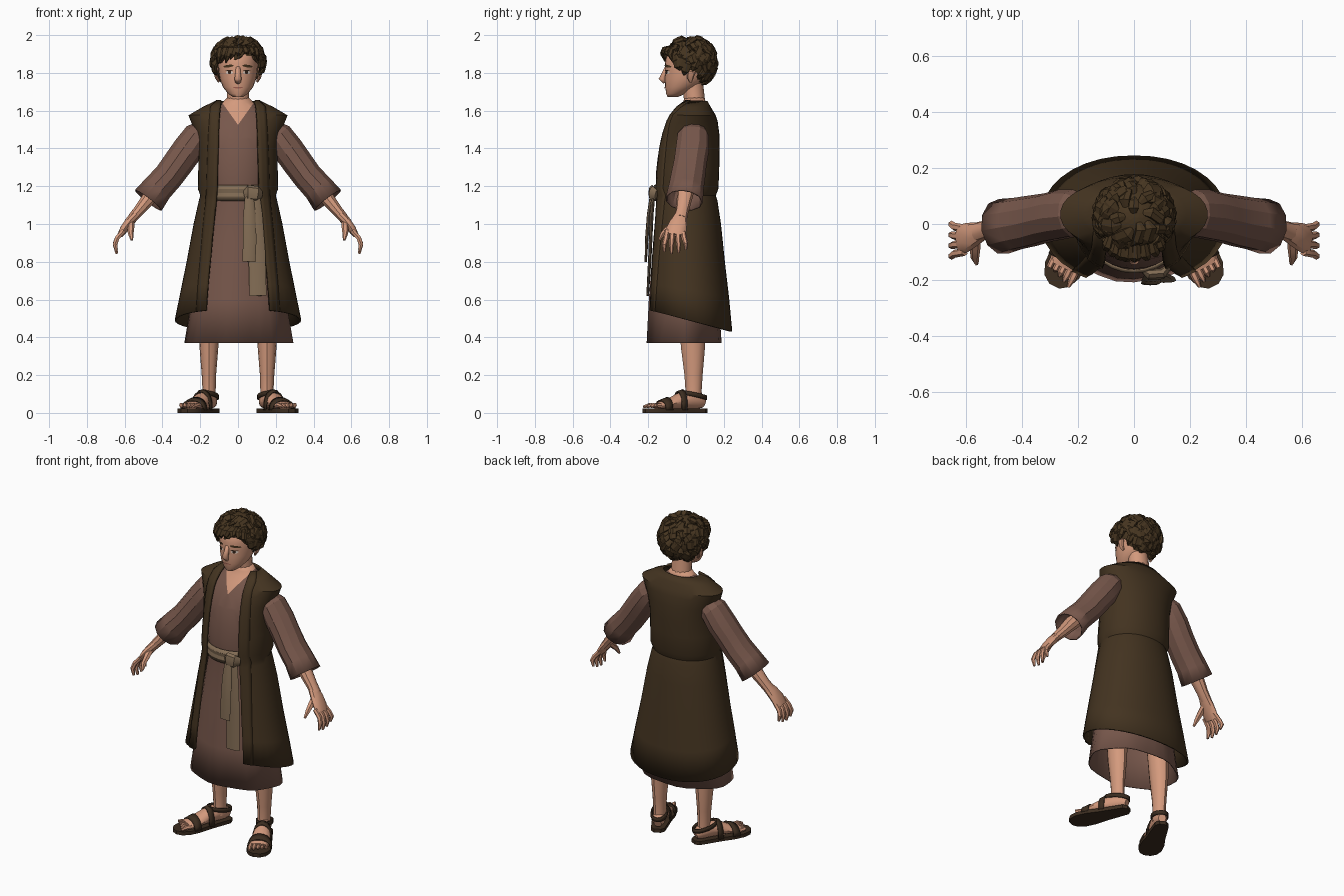
import bpy, bmesh, math, random
from mathutils import Vector as V

if "Cube" in bpy.data.objects:
    bpy.data.objects.remove(bpy.data.objects["Cube"])

random.seed(4)


def srgb(r, g, b):
    return [((c / 255 + 0.055) / 1.055) ** 2.4 for c in (r, g, b)] + [1]


MATS = {}
for mname, col in dict(skin=(212, 154, 125), hair=(70, 53, 32), vest_brown=(67, 51, 32),
                       robe_mauve=(119, 87, 75), sash_tan=(130, 108, 84), sandal_leather=(60, 45, 32),
                       eye_white=(215, 200, 188), eye_dark=(50, 34, 24), lip=(165, 100, 84)).items():
    MATS[mname] = bpy.data.materials.new(mname)
    MATS[mname].diffuse_color = srgb(*col)


def finish(name, bm, mats, angle=35, thick=0, offset=1):
    """Turn a bmesh into an object with materials, optional thickness and shading."""
    me = bpy.data.meshes.new(name)
    bm.to_mesh(me)
    bm.free()
    ob = bpy.data.objects.new(name, me)
    bpy.context.collection.objects.link(ob)
    for m in mats.split():
        me.materials.append(MATS[m])
    if thick:
        mod = ob.modifiers.new("thickness", 'SOLIDIFY')
        mod.thickness, mod.offset = thick, offset
    if angle:
        bpy.ops.object.select_all(action='DESELECT')
        ob.select_set(True)
        bpy.context.view_layer.objects.active = ob
        bpy.ops.object.shade_smooth_by_angle(angle=math.radians(angle))
    return ob


def skin_rings(bm, rings, closed=True, cap0=False, cap1=False):
    vs = [[bm.verts.new(p) for p in r] for r in rings]
    n = len(vs[0])
    for a, b in zip(vs, vs[1:]):
        for j in range(n if closed else n - 1):
            k = (j + 1) % n
            bm.faces.new((a[j], a[k], b[k], b[j]))
    if cap0:
        bm.faces.new(vs[0][::-1])
    if cap1:
        bm.faces.new(vs[-1])


def tube(bm, pts, radii, sides=8, ref=(0, 1, 0), cap1=True):
    """Tube along points; the first radius lies along ref, the second across it."""
    pts, ref, rings = [V(p) for p in pts], V(ref), []
    for i, p in enumerate(pts):
        t = (pts[min(i + 1, len(pts) - 1)] - pts[max(i - 1, 0)]).normalized()
        u = (ref - t * ref.dot(t)).normalized()
        w = t.cross(u)
        a, b = radii[i]
        rings.append([p + u * a * math.cos(q) + w * b * math.sin(q)
                      for q in (2 * math.pi * j / sides for j in range(sides))])
    skin_rings(bm, rings, True, True, cap1)


def part(name, pts, radii, mat, angle=35, **kw):
    bm = bmesh.new()
    tube(bm, pts, radii, **kw)
    return finish(name, bm, mat, angle)


def ellipse(z, yc, rx, ry, n=28, ripple=0):
    out = []
    for j in range(n):
        t = 2 * math.pi * j / n
        k = 1 + ripple * math.cos(7 * t + 1)
        out.append((rx * k * math.sin(t), yc - ry * k * math.cos(t), z))
    return out


# robe, with the bare V of the neckline cut into its front
bm = bmesh.new()
skin_rings(bm, [ellipse(*r) for r in (
    (.37, -.008, .288, .198, 28, .022), (.6, -.01, .25, .185, 28, .018), (.9, -.005, .205, .168, 28, .01),
    (1.13, 0, .17, .155), (1.2, 0, .172, .158), (1.26, 0, .185, .16), (1.35, .005, .19, .155),
    (1.45, .01, .2, .143), (1.53, .02, .19, .118), (1.58, .03, .16, .092), (1.62, .04, .11, .07),
    (1.645, .044, .08, .06), (1.672, .045, .056, .052))])
for s in (-1, 1):
    front = [f for f in bm.faces if f.calc_center_median().y < .03 and f.calc_center_median().z > 1.4]
    geo = set(front) | {e for f in front for e in f.edges} | {v for f in front for v in f.verts}
    bmesh.ops.bisect_plane(bm, geom=list(geo), plane_co=(0, 0, 1.525), plane_no=(-1.4 * s, 0, 1))
for f in bm.faces:
    c = f.calc_center_median()
    f.material_index = int((c.y < .03 and c.z > 1.525 + 1.4 * abs(c.x)) or c.z > 1.65)
finish("robe", bm, "robe_mauve skin", 25, .006, -1)

# open vest: z, front y, back y, half width, half opening
VEST = [(.493, -.205, .235, .325, .165), (.65, -.2, .218, .293, .155), (.8, -.193, .198, .262, .142),
        (1.0, -.178, .175, .225, .125), (1.12, -.17, .157, .198, .112), (1.15, -.168, .148, .19, .11),
        (1.19, -.17, .162, .203, .107), (1.3, -.162, .166, .2, .105), (1.4, -.148, .168, .2, .102),
        (1.48, -.125, .166, .215, .1), (1.54, -.1, .158, .238, .098), (1.572, -.08, .148, .254, .096),
        (1.61, -.052, .125, .184, .092), (1.645, -.015, .105, .112, .086)]


def vest(name, thick, n, band=0, side=1):
    rings, p = [], .94
    for z, f, b, rx, op in VEST:
        a0 = math.asin((op / rx) ** (1 / p))
        a1 = 2 * math.pi - a0
        if band:
            a1 = math.asin(min(.97, (op + band) / rx) ** (1 / p))
            if side < 0:
                a0, a1 = 2 * math.pi - a1, 2 * math.pi - a0
        ring = []
        for j in range(n + 1):
            t = a0 + (a1 - a0) * j / n
            sx, cy = math.sin(t), math.cos(t)
            x = rx * math.copysign(abs(sx) ** p, sx)
            y = (f + b) / 2 - (b - f) / 2 * math.copysign(abs(cy) ** p, cy)
            ring.append((x, y, z - .27 * y * max(0, 1 - (z - .493) / .5)))
        rings.append(ring)
    bm = bmesh.new()
    skin_rings(bm, rings, closed=False)
    finish(name, bm, "vest_brown", 30, thick, 1)


vest("vest", .01, 30)
for s in (-1, 1):
    vest("vest_lapel", .015, 3, .05, s)

# sash across the front, knot and hanging tails
bm = bmesh.new()
skin_rings(bm, [ellipse(1.125, 0, .172, .163), ellipse(1.145, 0, .178, .17), ellipse(1.165, 0, .174, .166),
                ellipse(1.185, 0, .178, .17), ellipse(1.205, 0, .174, .162)])
bmesh.ops.delete(bm, geom=[f for f in bm.faces if f.calc_center_median().y > -.03], context='FACES')
finish("sash", bm, "sash_tan", 20, .006)
part("sash_knot", [(.035, -.168, 1.16), (.055, -.18, 1.165), (.1, -.178, 1.16), (.122, -.155, 1.155)],
     [(.02, .01), (.042, .02), (.04, .02), (.025, .012)], "sash_tan", ref=(0, 0, 1))
part("sash_tail_long", [(.085, -.172, 1.16), (.09, -.182, 1.05), (.1, -.19, .85), (.106, -.203, .62)],
     [(.03, .01), (.04, .01), (.045, .009), (.045, .007)], "sash_tan", ref=(1, 0, 0))
part("sash_tail_short", [(.06, -.18, 1.16), (.06, -.197, 1.05), (.062, -.208, .92), (.058, -.213, .8)],
     [(.022, .01), (.032, .01), (.036, .009), (.034, .006)], "sash_tan", ref=(1, 0, 0))

# head and neck
HEAD = [(1.672, -.07, .026, .028), (1.69, -.055, .052, .05), (1.725, -.025, .08, .085), (1.77, 0, .097, .113),
        (1.81, .008, .103, .118), (1.85, .012, .106, .124), (1.895, .018, .102, .12), (1.94, .022, .078, .085),
        (1.965, .022, .04, .045)]
bm = bmesh.new()
skin_rings(bm, [ellipse(*r, 24) for r in HEAD], True, True, True)
finish("head", bm, "skin", 60)
part("neck", [(0, .055, 1.54), (0, .047, 1.64), (0, .035, 1.74)], [(.06, .075), (.055, .06), (.056, .06)],
     "skin", sides=14)


def face_y(x, z):
    for a, b in zip(HEAD, HEAD[1:]):
        if a[0] <= z <= b[0]:
            k = (z - a[0]) / (b[0] - a[0])
            yc, rx, ry = (a[i] + (b[i] - a[i]) * k for i in (1, 2, 3))
            return yc - ry * math.sqrt(max(0, 1 - (x / rx) ** 2))


def patch(name, cx, cz, w, h, mat, lift, tilt=0):
    """Thin oval plate that follows the face."""
    bm = bmesh.new()
    ring = [(cx + w * math.cos(q), cz + h * math.sin(q) + tilt * w * math.cos(q))
            for q in (2 * math.pi * j / 12 for j in range(12))]
    mid = bm.verts.new((cx, face_y(cx, cz) - lift, cz))
    vs = [bm.verts.new((x, face_y(x, z) - lift, z)) for x, z in ring]
    for j in range(12):
        bm.faces.new((mid, vs[j], vs[(j + 1) % 12]))
    finish(name, bm, mat)


for s in (-1, 1):
    patch("eye_white", s * .046, 1.802, .019, .009, "eye_white", .003)
    patch("iris", s * .045, 1.803, .009, .009, "eye_dark", .0045)
    patch("upper_lid", s * .046, 1.812, .021, .0025, "eye_dark", .005)
    patch("eyebrow", s * .05, 1.836, .028, .007, "hair", .005, s * -.12)
    part("ear", [(s * .1, .025, 1.752), (s * .113, .022, 1.775), (s * .12, .03, 1.805), (s * .106, .03, 1.825)],
         [(.008, .006), (.018, .009), (.022, .01), (.012, .006)], "skin")
patch("mouth", 0, 1.722, .028, .004, "lip", .004)
part("nose", [(0, -.1, 1.84), (0, -.113, 1.8), (0, -.127, 1.768), (0, -.112, 1.748)],
     [(.012, .008), (.014, .014), (.019, .019), (.014, .01)], "skin", 85, ref=(1, 0, 0), sides=10)

# hair: scalp cap plus overlapping locks sweeping down from the crown
C, R = V((0, .024, 1.857)), V((.13, .127, .128))


def hairline(y):
    keys = [(-.2, 1.885), (-.07, 1.88), (-.02, 1.79), (.04, 1.8), (.07, 1.725), (.3, 1.715)]
    for (y0, z0), (y1, z1) in zip(keys, keys[1:]):
        if y <= y1:
            return z0 + (z1 - z0) * (y - y0) / (y1 - y0)


def scalp(lat, lon, k=1.0):
    d = V((math.sin(lat) * math.sin(lon), math.sin(lat) * math.cos(lon), math.cos(lat)))
    return C + V((d.x * R.x, d.y * R.y, d.z * R.z)) * k


bm = bmesh.new()
bmesh.ops.create_icosphere(bm, subdivisions=4, radius=1)
for v in bm.verts:
    v.co = C + V((v.co.x * R.x, v.co.y * R.y, v.co.z * R.z))
bmesh.ops.delete(bm, geom=[v for v in bm.verts if v.co.z < hairline(v.co.y)], context='VERTS')
N = 150
for i in range(N):
    lat = math.acos(1 - 1.75 * (i + .5) / N)
    lon = i * 2.39996 + random.uniform(-.15, .15)
    span, swirl, lift = random.uniform(.45, .7), random.uniform(-.25, .5), random.uniform(0, .05)
    path = [scalp(lat + span * k, lon + swirl * k / max(.4, math.sin(lat)), h)
            for k, h in ((0, .96), (.3, 1.04 + lift), (.7, 1.05 + lift), (1, 1.06))]
    if path[-1].z < hairline(path[-1].y) - .02:
        continue
    w = random.uniform(.02, .03)
    tube(bm, path, [(.004, .01), (.014, w), (.013, w * .9), (.002, .003)], 6, path[1] - C)
# fringe falling over one side of the brow
for x, tip, sway in ((-.095, 1.845, -.012), (-.07, 1.865, -.02), (-.045, 1.853, -.02), (-.02, 1.872, -.02),
                     (.01, 1.885, -.015), (.04, 1.9, .015), (.07, 1.89, .02), (.095, 1.865, .012)):
    fy = .02 - .13 * math.sqrt(1 - (x / .13) ** 2)
    path = [V((x * .8, fy + .05, 1.945)), V((x, fy - .008, 1.925)), V((x + sway * .5, fy - .016, (1.925 + tip) / 2)),
            V((x + sway, fy - .004, tip))]
    tube(bm, path, [(.006, .012), (.014, .02), (.012, .017), (.002, .003)], 6, (x, -.1, .03))
finish("hair", bm, "hair", 0)

for s in (-1, 1):
    # sleeve, forearm and hand
    def m(*pts):
        return [(s * x, y, z) for x, y, z in pts]

    bm = bmesh.new()
    tube(bm, m((.15, .04, 1.52), (.215, .038, 1.465), (.265, .033, 1.395), (.315, .022, 1.325), (.37, .01, 1.25),
               (.425, 0, 1.19), (.475, -.01, 1.125)),
         [(.05, .045), (.085, .078), (.09, .083), (.088, .082), (.092, .08), (.094, .082), (.1, .09)], 11, cap1=False)
    finish("sleeve", bm, "robe_mauve", 18, .007, -1)
    part("forearm", m((.36, .005, 1.26), (.46, -.005, 1.15), (.525, -.02, 1.07), (.56, -.03, 1.03)),
         [(.045, .045), (.043, .042), (.034, .031), (.036, .027)], "skin", sides=10)
    part("palm", m((.54, -.025, 1.05), (.572, -.038, 1.015), (.602, -.05, .975), (.624, -.055, .94)),
         [(.033, .026), (.045, .026), (.053, .023), (.05, .016)], "skin", sides=10)
    bm = bmesh.new()
    for k in range(4):
        y, drop = -.1 + .028 * k, (.01, 0, .005, .022)[k]
        sp = (k - 1.5) * .01
        tube(bm, m((.605, y, .965), (.64, y + sp * .4, .925), (.651, y + sp, .887 + drop * .5),
                   (.642, y + sp, .842 + drop)),
             [(.014, .014), (.0145, .014), (.013, .013), (.007, .007)], 6)
    tube(bm, m((.565, -.05, 1.015), (.568, -.09, .98), (.568, -.122, .95), (.562, -.142, .915)),
         [(.018, .018), (.019, .018), (.015, .014), (.007, .007)], 6, (1, 0, 0))
    finish("fingers", bm, "skin")

    # leg
    part("leg", m((.153, .04, .06), (.153, .04, .12), (.154, .04, .2), (.154, .037, .35), (.15, .03, .55)),
         [(.045, .036), (.043, .035), (.048, .038), (.064, .05), (.07, .06)], "skin", sides=12)

    # foot and sandal, laid out from the heel (d forward, w sideways) and turned outward
    ang = math.radians(26)

    def foot(d, w, z):
        d *= 1.07
        return V((s * (.125 + d * math.sin(ang) + w * math.cos(ang)),
                  .105 - d * math.cos(ang) + w * math.sin(ang), z))

    across = (foot(0, 1, 0) - foot(0, 0, 0)).normalized()
    part("foot", [foot(*p) for p in ((.012, 0, .05), (.04, 0, .062), (.09, 0, .07), (.15, 0, .062), (.21, 0, .046),
                                     (.27, 0, .037))],
         [(.022, .025), (.037, .042), (.041, .05), (.048, .042), (.056, .026), (.056, .016)],
         "skin", sides=12, ref=across)
    bm = bmesh.new()
    for k in range(5):
        w, tip = -.046 + .023 * k, .322 - .01 * k
        tube(bm, [foot(.25, w, .036), foot(.29, w, .04), foot(tip, w, .032)],
             [(.012, .012), (.0135 - .0008 * k, .013), (.006, .007)], 6, across)
    finish("toes", bm, "skin")
    SOLE = [(0, .02), (.02, .04), (.08, .047), (.15, .055), (.22, .068), (.28, .068), (.32, .05), (.34, .02)]
    outline = [(d, w) for d, w in SOLE] + [(d, -w) for d, w in SOLE[::-1]]
    bm = bmesh.new()
    skin_rings(bm, [[foot(d, w, z) for d, w in outline] for z in (0, .022)], True, True, True)
    bmesh.ops.recalc_face_normals(bm, faces=bm.faces)
    finish("sandal_sole", bm, "sandal_leather")
    bm = bmesh.new()
    for d0, d1, w0, w1, h0, h1 in ((.125, .155, .052, .054, .122, .112), (.21, .25, .064, .067, .081, .065)):
        skin_rings(bm, [[foot(d, -w * math.cos(q), .015 + (h - .015) * math.sin(q) ** .8)
                         for q in (math.pi * j / 10 for j in range(11))]
                        for d, w, h in ((d0, w0, h0), (d1, w1, h1))], closed=False)
    # ankle strap, rising toward the instep
    skin_rings(bm, [[foot(.068 - .068 * math.cos(q), .045 * math.sin(q), z - .015 * math.cos(q))
                     for q in (2 * math.pi * j / 16 for j in range(16))] for z in (.082, .106)])
    finish("sandal_straps", bm, "sandal_leather", 35, .008, 0)

for m in bpy.data.materials:
    if m.users and not m.is_grease_pencil:
        m.use_nodes = True
        m.node_tree.nodes["Principled BSDF"].inputs["Base Color"].default_value = m.diffuse_color
